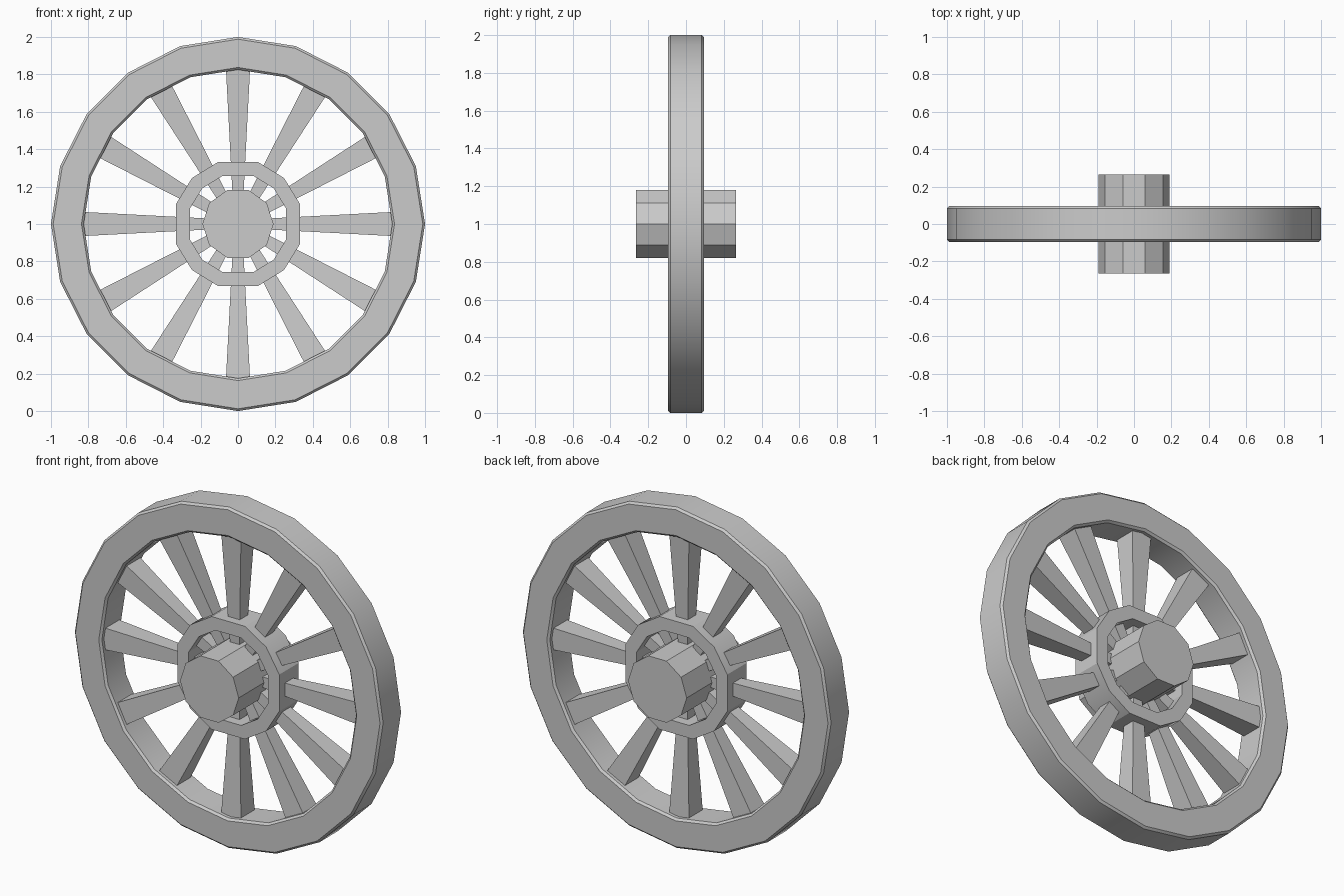
import bpy, bmesh, math
from mathutils import Vector, Matrix

cube = bpy.data.objects.get("Cube")
if cube:
    bpy.data.objects.remove(cube, do_unlink=True)

CENTRE = Vector((0, 0, 1))

grey = bpy.data.materials.new("plain_grey")
grey.use_nodes = True
colour = (0.6, 0.6, 0.6, 1)
grey.diffuse_color = colour
grey.node_tree.nodes["Principled BSDF"].inputs["Base Color"].default_value = colour


def finish(name, bm, smooth_angle=None):
    bmesh.ops.recalc_face_normals(bm, faces=bm.faces)
    mesh = bpy.data.meshes.new(name)
    bm.to_mesh(mesh)
    bm.free()
    mesh.materials.append(grey)
    obj = bpy.data.objects.new(name, mesh)
    obj.location = CENTRE
    bpy.context.collection.objects.link(obj)
    if smooth_angle:
        bpy.ops.object.select_all(action="DESELECT")
        obj.select_set(True)
        bpy.context.view_layer.objects.active = obj
        bpy.ops.object.shade_smooth_by_angle(angle=math.radians(smooth_angle))
    return obj


def ring(name, angles, profile, smooth_angle):
    """Sweep a closed (radius, depth) profile around the y axis."""
    bm = bmesh.new()
    loops = [[bm.verts.new((r * math.cos(a), y, r * math.sin(a))) for r, y in profile]
             for a in map(math.radians, angles)]
    n = len(profile)
    for i, loop in enumerate(loops):
        after = loops[(i + 1) % len(loops)]
        for j in range(n):
            k = (j + 1) % n
            bm.faces.new((loop[j], loop[k], after[k], after[j]))
    return finish(name, bm, smooth_angle)


# Rim: twenty sides with chamfered edges
outer, inner, half, cut = 1.0, 0.825, 0.095, 0.012
side = [(inner, half - cut), (inner + cut, half), (outer - cut, half), (outer, half - cut)]
rim_profile = side + [(r, -y) for r, y in reversed(side)]
ring("rim", range(0, 360, 18), rim_profile, 30)

# Collar: four broad flats joined by faceted corners
collar_angles = [q + a for q in range(0, 360, 90) for a in (18, 45, 72)]
collar_profile = [(0.27, -0.09), (0.348, -0.09), (0.348, 0.09), (0.27, 0.09)]
ring("collar", collar_angles, collar_profile, 30)

# Hub: ten-sided barrel along the axle
bm = bmesh.new()
bmesh.ops.create_cone(bm, cap_ends=True, segments=10, radius1=0.19, radius2=0.19, depth=0.53,
                      matrix=Matrix.Rotation(math.pi / 2, 4, "X") @ Matrix.Rotation(math.pi / 2, 4, "Z"))
finish("hub", bm)

# Spokes: twelve square bars widening toward the rim
for i in range(12):
    bm = bmesh.new()
    bmesh.ops.create_cube(bm, size=1)
    for v in bm.verts:
        outside = v.co.z > 0
        w = 0.13 if outside else 0.058
        v.co = Vector((v.co.x * w, v.co.y * w, 0.84 if outside else 0.15))
    bmesh.ops.rotate(bm, verts=bm.verts, matrix=Matrix.Rotation(i * math.pi / 6, 3, "Y"))
    finish(f"spoke_{i + 1}", bm)
